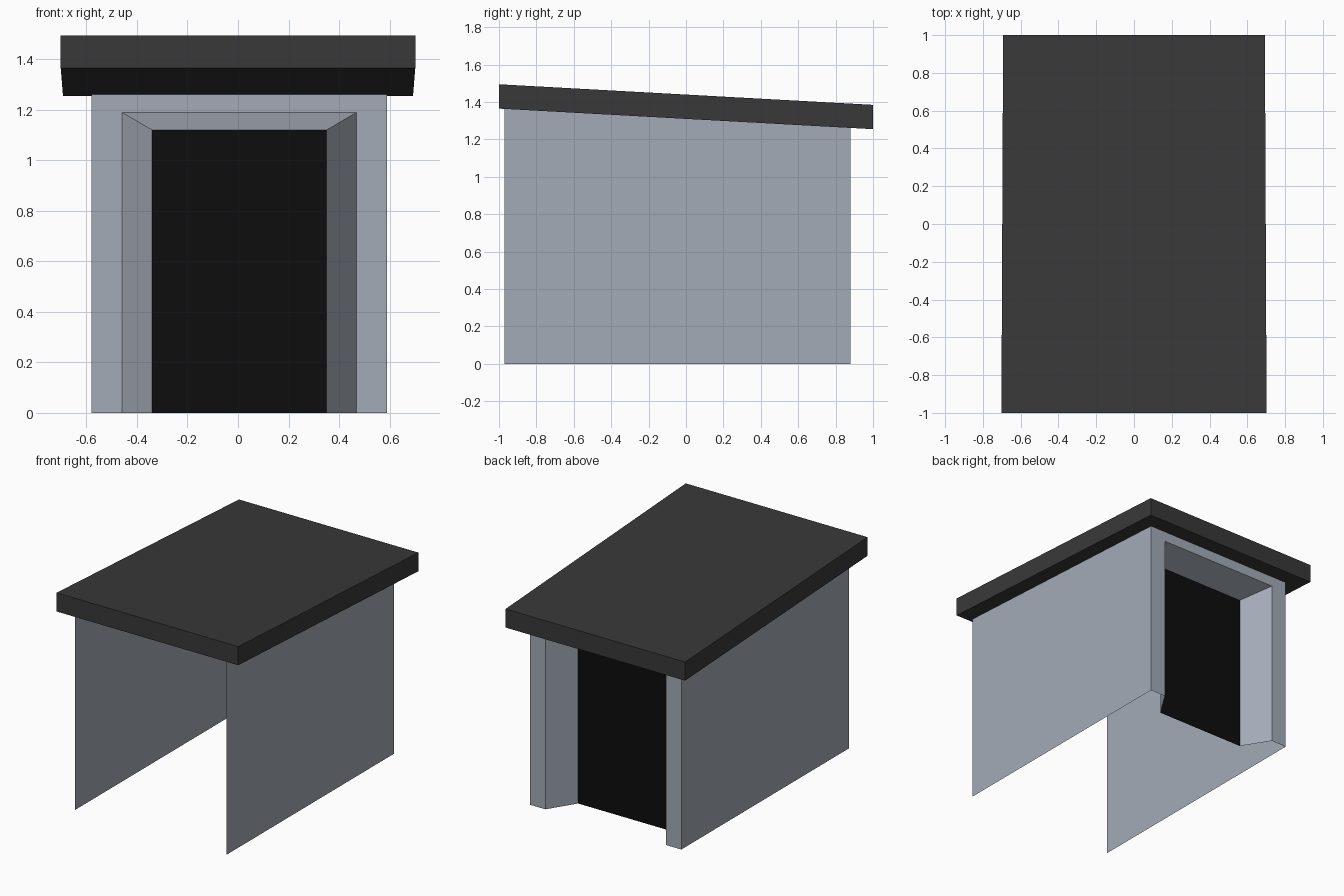
import bpy, bmesh

if "Cube" in bpy.data.objects:
    bpy.data.objects.remove(bpy.data.objects["Cube"])


def material(name, rgb):
    m = bpy.data.materials.new(name)
    m.diffuse_color = (*rgb, 1)
    m.use_nodes = True
    m.node_tree.nodes["Principled BSDF"].inputs["Base Color"].default_value = m.diffuse_color
    return m


WALL = material("grey_wall", (0.37, 0.41, 0.475))
ROOF = material("dark_roof", (0.040, 0.040, 0.040))
DOOR = material("black_door", (0.004, 0.004, 0.004))


def build(name, polys, mat):
    """Make an object from polygons, merging shared corners."""
    bm = bmesh.new()
    for poly in polys:
        bm.faces.new([bm.verts.new(p) for p in poly])
    bmesh.ops.remove_doubles(bm, verts=bm.verts, dist=1e-4)
    me = bpy.data.meshes.new(name)
    bm.to_mesh(me)
    bm.free()
    me.materials.append(mat)
    ob = bpy.data.objects.new(name, me)
    bpy.context.collection.objects.link(ob)
    return ob


def underside(y):
    """Height of the sloping roof underside."""
    return 1.31 - 0.055 * y


F, B, D = -0.97, 0.88, 0.69      # wall front, wall back, recessed door plane
L, R = -0.58, 0.59               # wall sides

# Side walls
build("right_wall", [[(R, F, 0), (R, B, 0), (R, B, underside(B)), (R, F, underside(F))]], WALL)
build("left_wall", [[(L, B, 0), (L, F, 0), (L, F, underside(F)), (L, B, underside(B))]], WALL)


# Arch outlines: wall edge, recess mouth, door edge
def arch(x0, x1, y, z):
    return [(x1, y, 0), (x1, y, z), (x0, y, z), (x0, y, 0)]


def ring(a, b):
    return [[a[i], b[i], b[i + 1], a[i + 1]][::-1] for i in range(3)]


outer = arch(L, R, B, underside(B))
mouth = arch(-0.46, 0.47, B, 1.19)
inner = arch(-0.34, 0.35, D, 1.12)

# Back wall, splayed recess and door
build("back_wall", [f[::-1] for f in ring(mouth, outer)][0:3] and ring(outer, mouth), WALL)
build("door_recess", ring(mouth, inner), WALL)
build("door", [inner[::-1]], DOOR)

# Make every back-facing surface point outwards (+y)
for n in ("back_wall", "door_recess", "door"):
    me = bpy.data.objects[n].data
    for p in me.polygons:
        if p.normal.y < 0:
            p.flip()
    me.update()

# Sloping roof slab, slightly narrower at the back
bm = bmesh.new()
bmesh.ops.create_cube(bm, size=2)
for v in bm.verts:
    half = 0.702 if v.co.y < 0 else 0.693
    v.co.x *= half
    v.co.z = underside(v.co.y) + (0.13 if v.co.z > 0 else 0)
me = bpy.data.meshes.new("roof")
bm.to_mesh(me)
bm.free()
me.materials.append(ROOF)
bpy.context.collection.objects.link(bpy.data.objects.new("roof", me))
